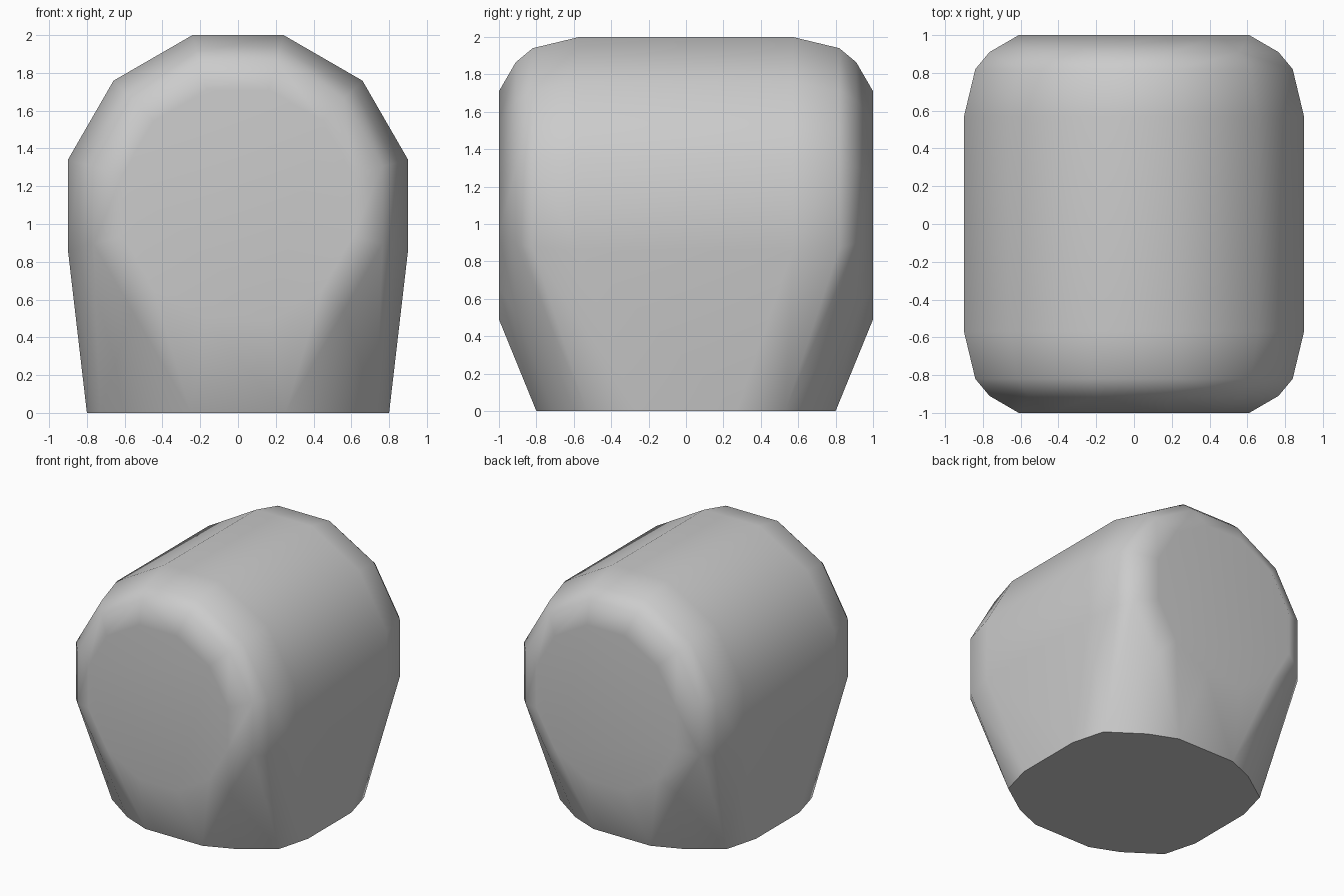
import bpy, bmesh, math

if "Cube" in bpy.data.objects:
    bpy.data.objects.remove(bpy.data.objects["Cube"])

CENTRE_Z = 1.10
SIDES = 12

bm = bmesh.new()

# Rounded twelve-sided drum lying along y: (y position, apothem) of each ring
for y, apothem in [(0.57, 0.90), (0.82, 0.84), (0.91, 0.765), (1.0, 0.61)]:
    r = apothem / math.cos(math.pi / SIDES)
    for s in (-1, 1):
        for k in range(SIDES):
            a = math.radians(15 + 30 * k)
            bm.verts.new((r * math.cos(a), s * y, CENTRE_Z + r * math.sin(a)))

# Flat foot outline on the ground, one quarter mirrored four ways
for x, y in [(0.80, 0.27), (0.73, 0.53), (0.47, 0.71), (0.25, 0.80)]:
    for sx in (-1, 1):
        for sy in (-1, 1):
            bm.verts.new((sx * x, sy * y, 0))

# Wrap drum and foot in one tapered skin
hull = bmesh.ops.convex_hull(bm, input=bm.verts[:])
inner = {v for v in hull["geom_interior"] if isinstance(v, bmesh.types.BMVert)}
bmesh.ops.delete(bm, geom=list(inner), context='VERTS')
loose = [v for v in bm.verts if not v.link_faces]
bmesh.ops.delete(bm, geom=loose, context='VERTS')
bmesh.ops.dissolve_limit(bm, angle_limit=math.radians(1.5),
                         verts=bm.verts[:], edges=bm.edges[:])
bmesh.ops.recalc_face_normals(bm, faces=bm.faces[:])

mesh = bpy.data.meshes.new("rounded_body")
bm.to_mesh(mesh)
bm.free()
body = bpy.data.objects.new("rounded_body", mesh)
bpy.context.collection.objects.link(body)

# Smooth shading with a crisp ground edge and flat large faces
bpy.context.view_layer.objects.active = body
body.select_set(True)
bpy.ops.object.shade_smooth_by_angle(angle=math.radians(40))
weighted = body.modifiers.new("weighted_normals", 'WEIGHTED_NORMAL')
weighted.keep_sharp = True
